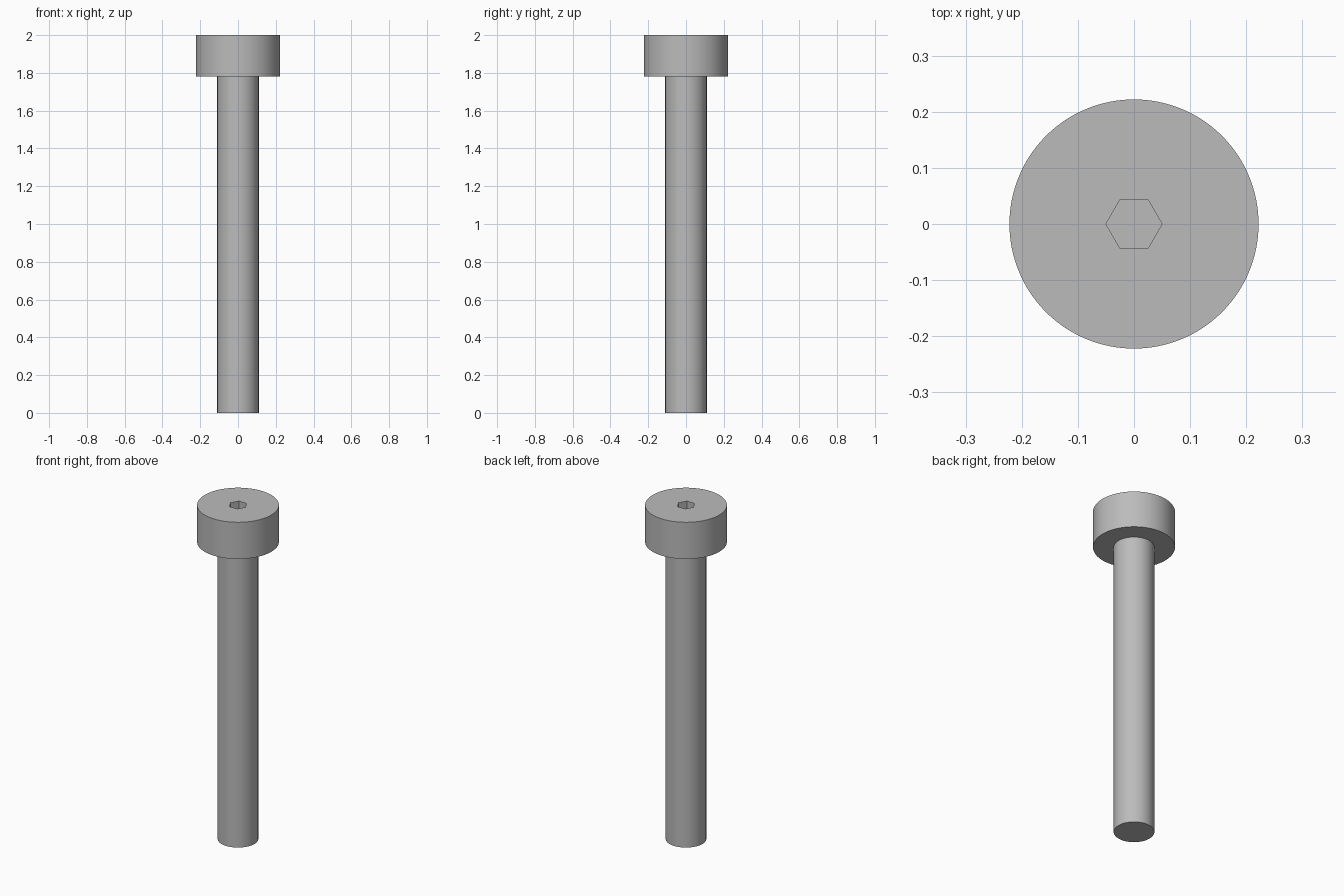
import bpy
import math

HEAD_RADIUS = 0.222
SHAFT_RADIUS = 0.11
HEAD_BOTTOM = 1.78
TOP = 2.0
SOCKET_DEPTH = 0.11

if "Cube" in bpy.data.objects:
    bpy.data.objects.remove(bpy.data.objects["Cube"], do_unlink=True)

# Plain grey steel
steel = bpy.data.materials.new("grey steel")
steel.use_nodes = True
colour = (0.5, 0.5, 0.5, 1.0)
steel.diffuse_color = colour
steel.node_tree.nodes["Principled BSDF"].inputs["Base Color"].default_value = colour


def cylinder(name, radius, bottom, top, sides, turn=0.0):
    bpy.ops.mesh.primitive_cylinder_add(
        vertices=sides, radius=radius, depth=top - bottom,
        location=(0, 0, (bottom + top) / 2), rotation=(0, 0, turn))
    part = bpy.context.object
    part.name = name
    part.data.materials.append(steel)
    return part


def smooth(part):
    bpy.ops.object.select_all(action="DESELECT")
    part.select_set(True)
    bpy.context.view_layer.objects.active = part
    bpy.ops.object.shade_smooth_by_angle(angle=math.radians(30))


# Shaft, tucked slightly into the head
shaft = cylinder("shaft", SHAFT_RADIUS, 0, HEAD_BOTTOM + 0.02, 96)
smooth(shaft)

# Head with a hexagonal drive socket, two corners along x
head = cylinder("head", HEAD_RADIUS, HEAD_BOTTOM, TOP, 128)
cutter = cylinder("socket_cutter", 0.05, TOP - SOCKET_DEPTH, TOP + 0.1, 6, math.pi / 6)
cutter.hide_render = True
cut = head.modifiers.new("socket", "BOOLEAN")
cut.operation = "DIFFERENCE"
cut.solver = "EXACT"
cut.object = cutter
bpy.context.view_layer.objects.active = head
bpy.ops.object.modifier_apply(modifier=cut.name)
bpy.data.objects.remove(cutter, do_unlink=True)
smooth(head)
